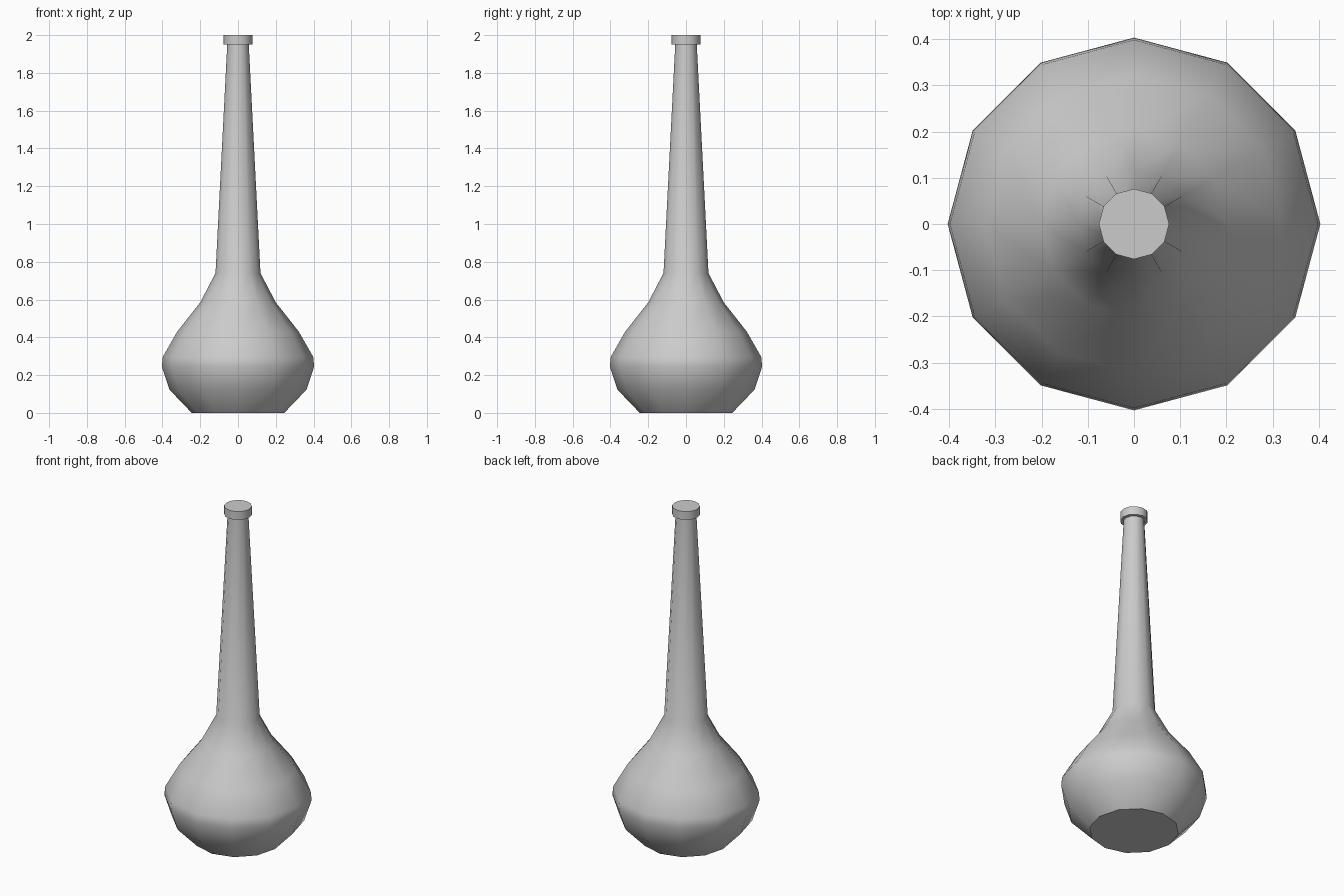
import bpy, bmesh, math

if "Cube" in bpy.data.objects:
    bpy.data.objects.remove(bpy.data.objects["Cube"])

SIDES = 12

def lathe(name, profile, cap_bottom=False, cap_top=False):
    bm = bmesh.new()
    rings = [[bm.verts.new((r * math.cos(2 * math.pi * i / SIDES),
                            r * math.sin(2 * math.pi * i / SIDES), z))
              for i in range(SIDES)] for r, z in profile]
    for a, b in zip(rings, rings[1:]):
        for i in range(SIDES):
            j = (i + 1) % SIDES
            bm.faces.new((a[i], a[j], b[j], b[i]))
    if cap_bottom:
        bm.faces.new(rings[0][::-1])
    if cap_top:
        bm.faces.new(rings[-1])
    mesh = bpy.data.meshes.new(name)
    bm.to_mesh(mesh)
    bm.free()
    obj = bpy.data.objects.new(name, mesh)
    bpy.context.collection.objects.link(obj)
    bpy.ops.object.select_all(action='DESELECT')
    obj.select_set(True)
    bpy.context.view_layer.objects.active = obj
    bpy.ops.object.shade_smooth_by_angle(angle=math.radians(40))
    return obj

# Bulbous body with long tapering neck
lathe("bottle_body", [(0.245, 0), (0.363, 0.123), (0.403, 0.245), (0.398, 0.297),
                      (0.322, 0.43), (0.2, 0.585), (0.119, 0.74), (0.057, 1.95)],
      cap_bottom=True)

# Closed rim at the top of the neck
lathe("bottle_rim", [(0.057, 1.95), (0.076, 1.95), (0.076, 2.0)], cap_top=True)
